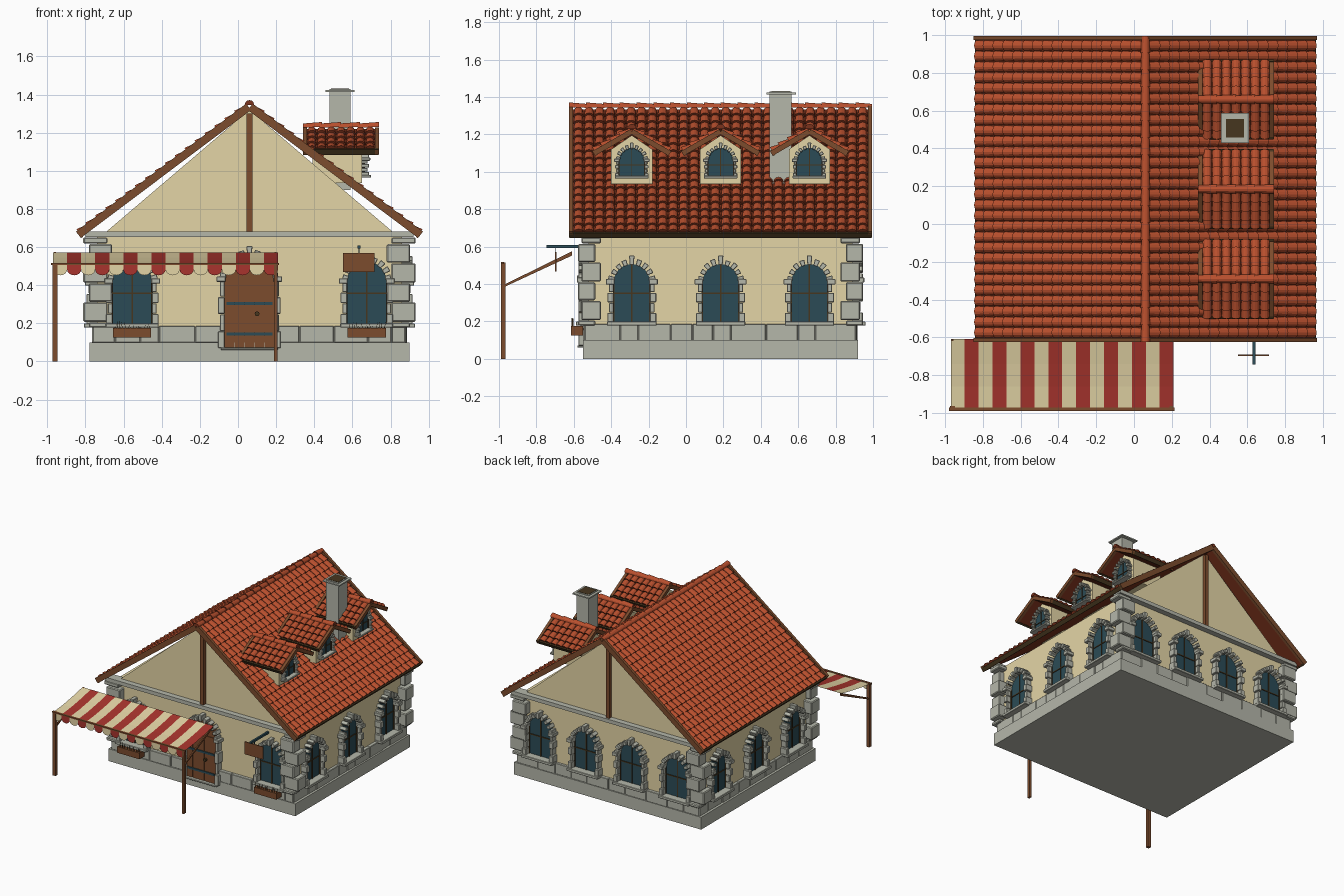
import bpy, bmesh, math, random
from mathutils import Matrix, Vector

if "Cube" in bpy.data.objects:
    bpy.data.objects.remove(bpy.data.objects["Cube"])

random.seed(4)
CX, CY, HX, HY = 0.06, 0.185, 0.80, 0.705      # wall centre and half sizes


def material(name, srgb):
    m = bpy.data.materials.new(name)
    lin = [((c / 255 + 0.055) / 1.055) ** 2.4 for c in srgb]
    m.diffuse_color = (*lin, 1)
    m.use_nodes = True
    m.node_tree.nodes["Principled BSDF"].inputs["Base Color"].default_value = m.diffuse_color
    return m


CREAM = material("cream plaster", (228, 213, 166))
STONE = material("grey stone", (181, 183, 170))
WOOD = material("brown wood", (124, 76, 45))
DARK = material("dark wood", (70, 54, 31))
GLASS = material("teal glass", (43, 75, 86))
TILE = material("terracotta", (186, 80, 46))
TILE_DARK = material("dark terracotta", (122, 50, 28))
RED = material("awning red", (168, 52, 45))


def frame(origin, u, v, n):
    return Matrix.Translation(origin) @ Matrix((u, v, n)).transposed().to_4x4()


def wall(side, pos, z, off=0.0):
    """Frame on a wall: u to the right seen from outside, v up, n outward."""
    n = Vector({"front": (0, -1, 0), "back": (0, 1, 0), "right": (1, 0, 0), "left": (-1, 0, 0)}[side])
    u = Vector((0, 0, 1)).cross(n)
    if side in ("front", "back"):
        o = (pos, CY + n.y * (HY + off), z)
    else:
        o = (CX + n.x * (HX + off), pos, z)
    return frame(o, u, (0, 0, 1), n)


class Part:
    def __init__(self, name, *mats):
        self.name, self.mats, self.bm = name, mats, bmesh.new()

    def face(self, pts, M=Matrix(), mi=0):
        f = self.bm.faces.new([self.bm.verts.new(M @ Vector(p)) for p in pts])
        f.material_index = mi
        return f

    def prism(self, pts, n0, n1, M=Matrix(), mi=0):
        lo = [self.bm.verts.new(M @ Vector((*p, n0))) for p in pts]
        hi = [self.bm.verts.new(M @ Vector((*p, n1))) for p in pts]
        k = len(pts)
        fs = [lo[::-1], hi] + [(lo[i], lo[(i + 1) % k], hi[(i + 1) % k], hi[i]) for i in range(k)]
        for f in fs:
            self.bm.faces.new(f).material_index = mi

    def box(self, x0, x1, y0, y1, z0, z1, M=Matrix(), mi=0):
        self.prism([(x0, y0), (x1, y0), (x1, y1), (x0, y1)], z0, z1, M, mi)

    def tile(self, u, v0, v1, r, h, M, lift=0.010, seg=6):
        """Tapered barrel tile with a dark open end."""
        rings = []
        for v, k, l in ((v0, 1.0, lift), (v1, 0.80, 0.0)):
            rings.append([self.bm.verts.new(M @ Vector((u + r * k * math.cos(a), v, l + h * k * math.sin(a))))
                          for a in (math.pi * i / seg for i in range(seg + 1))])
        a, b = rings
        for i in range(seg):
            self.bm.faces.new((a[i], b[i], b[i + 1], a[i + 1])[::-1])
        self.bm.faces.new(a).material_index = 1

    def done(self, bevel=0):
        if self.name != "awning_cloth":
            bmesh.ops.recalc_face_normals(self.bm, faces=self.bm.faces)
        me = bpy.data.meshes.new(self.name)
        self.bm.to_mesh(me)
        for m in self.mats:
            me.materials.append(m)
        ob = bpy.data.objects.new(self.name, me)
        bpy.context.collection.objects.link(ob)
        if bevel:
            b = ob.modifiers.new("chamfer", "BEVEL")
            b.width, b.segments = bevel, 1


# walls, gable and foundation
p = Part("walls", CREAM)
p.box(CX - HX, CX + HX, CY - HY, CY + HY, 0.08, 0.66)
p.prism([(-0.775, 0.66), (0.775, 0.66), (0, 1.32)], -2 * HY, 0, wall("front", CX, 0))
p.done()
p = Part("foundation", STONE)
p.box(CX - 0.84, CX + 0.84, CY - 0.735, CY + 0.735, 0, 0.10)
p.box(CX - 0.815, CX + 0.815, CY - 0.72, CY + 0.72, 0.09, 0.18)
p.done()

# stone course above the foundation
p = Part("stone_course", STONE)
for side, half, c in (("front", HX, CX), ("back", HX, CX), ("left", HY, CY), ("right", HY, CY)):
    M, u = wall(side, c, 0), -half - 0.02
    while u < half + 0.02:
        w = min(random.uniform(0.09, 0.2), half + 0.02 - u)
        if half + 0.02 - u - w < 0.06:
            w = half + 0.02 - u
        d = random.uniform(0.02, 0.028)
        p.box(u, u + w - 0.003, 0.098, 0.186, -0.02, d, M)
        u += w
p.done(0.003)

# corner quoins
p = Part("quoins", STONE)
for sx in (-1, 1):
    for sy in (-1, 1):
        z = 0.178
        for i, h in enumerate((0.03, 0.105, 0.10, 0.105, 0.10, 0.035)):
            ox, oy = (0.872, 0.745) if i % 2 else (0.842, 0.762)
            xs = sorted((CX + sx * (0.745 if i % 2 else 0.72), CX + sx * ox))
            ys = sorted((CY + sy * (0.64 if i % 2 else 0.67), CY + sy * oy))
            p.box(*xs, *ys, z, z + h - 0.003)
            z += h
p.done(0.006)

# cornice bands and gable posts
p = Part("cornice", STONE)
q = Part("gable_posts", WOOD)
for side in ("front", "back"):
    M = wall(side, CX, 0)
    p.box(-0.86, 0.86, 0.652, 0.682, -0.03, 0.045, M)
    q.box(-0.015, 0.015, 0.682, 1.30, -0.02, 0.03, M)
p.done()
q.done()


def arch(r, h, k=12):
    return [(-r, 0), (r, 0)] + [(r * math.cos(math.pi * i / k), h + r * math.sin(math.pi * i / k)) for i in range(k + 1)]


def surround(st, M, r, h, s, d, n=9):
    """Jamb blocks and radial arch stones."""
    for sg in (-1, 1):
        z = 0
        for i in range(4):
            bh = h / 4
            w = (0.034, 0.024)[i % 2] * s
            a, b = sorted((sg * r, sg * (r + w)))
            st.box(a, b, z, z + bh - 0.003, -0.01, d * (0.8 if i % 2 else 1), M)
            z += bh
        a, b = sorted((sg * (r - 0.004), sg * (r + 0.042 * s)))
        st.box(a, b, h - 0.012 * s, h + 0.016 * s, -0.01, d * 1.15, M)
    for i in range(n):
        a = math.pi * (i + 0.5) / n
        R = M @ Matrix.Translation((0, h, 0)) @ Matrix.Rotation(a - math.pi / 2, 4, "Z")
        w, o = math.pi * r / n * 0.32, (0.045 if i == n // 2 else random.uniform(0.022, 0.032)) * s
        st.prism([(-w, r - 0.006), (w, r - 0.006), (w * 1.35, r + o), (-w * 1.35, r + o)], -0.01, d, R)


def window(gl, fr, st, M, r, h, s=1.0, d=0.055):
    gl.prism(arch(r, h), -0.01, 0.008, M)
    b = 0.004 * s
    fr.box(-b, b, 0, h + r, 0, 0.014, M)
    for v in (h * 0.72,):
        fr.box(-r, r, v - b, v + b, 0, 0.013, M)
    for sg in (-1, 1):
        fr.box(sg * r - b, sg * r + b, 0, h, 0, 0.016, M)
    st.box(-r - 0.035 * s, r + 0.035 * s, -0.018 * s, 0.004, -0.01, d * 1.25, M)
    surround(st, M, r, h, s, d)


# windows on all four sides and on the dormers
gl, fr, st = Part("window_glass", GLASS), Part("window_bars", DARK), Part("window_stones", STONE)
BACK_X, SIDE_Y = (-0.555, -0.145, 0.265, 0.675), (-0.29, 0.185, 0.66)
for x in BACK_X:
    window(gl, fr, st, wall("back", x, 0.195), 0.104, 0.225)
for x in (BACK_X[0], BACK_X[3]):
    window(gl, fr, st, wall("front", x, 0.195), 0.104, 0.225)
for y in SIDE_Y:
    for side in ("left", "right"):
        window(gl, fr, st, wall(side, y, 0.195), 0.097, 0.215)
    window(gl, fr, st, wall("right", y, 0.975, 0.65 - CX - HX), 0.068, 0.085, 0.62, 0.038)

# door
D = wall("front", CX, 0.07)
p = Part("door", WOOD)
for i in range(5):
    p.box(-0.13 + i * 0.052, -0.08 + i * 0.052, 0, 0.37, 0, 0.035, D)
p.prism(arch(0.13, 0.36), -0.01, 0.03, D)
p.done()
p = Part("door_iron", GLASS, DARK)
for v in (0.075, 0.235):
    p.box(-0.12, 0.12, v - 0.008, v + 0.008, 0.03, 0.042, D)
p.prism([(0.04 + 0.013 * math.cos(i * math.pi / 4), 0.18 + 0.013 * math.sin(i * math.pi / 4)) for i in range(8)], 0.03, 0.055, D, 1)
p.done()
surround(st, D, 0.13, 0.36, 1, 0.055, 11)
st.box(-0.15, 0.15, -0.01, 0.002, -0.01, 0.06, D)
gl.done()
fr.done()
st.done(0.003)


def roof(name, M, half, rise, length, cols, rows, r_h, barge):
    """Gable roof, ridge along local y with the slab apex at the origin."""
    slab, tl = Part(name + "_slab", TILE_DARK), Part(name + "_tiles", TILE, TILE_DARK)
    bg, ev = Part(name + "_barge_boards", WOOD), Part(name + "_eave_boards", DARK)
    L, hl = math.hypot(half, rise), length / 2
    for s in (-1, 1):
        v, n = Vector((-s * half, 0, rise)) / L, Vector((s * rise, 0, half)) / L
        S = M @ frame((s * half, 0, -rise), v.cross(n), v, n)
        slab.box(-hl + 0.01, hl - 0.01, 0, L, -0.012, 0.004, S)
        pitch, step = (length - 0.044) / cols, L / rows
        for c in range(cols):
            for r in range(rows):
                tl.tile(-hl + 0.022 + (c + 0.5) * pitch, max(r * step - 0.008, 0), min((r + 1) * step + 0.006, L), pitch * 0.5, r_h, S)
        for e in (-1, 1):
            a, b = sorted((e * hl, e * (hl - 0.022)))
            bg.box(a, b, -0.01, L, -0.014, barge, S)
        ev.box(-hl + 0.002, hl - 0.002, -0.01, 0.004, -0.016, 0.016, S)
    k = max(4, round(length / 0.09))
    for i in range(k):
        y = -hl + i * length / k
        tl.tile(0, y, min(y + length / k + 0.01, hl), 0.025, 0.026, M @ Matrix.Translation((0, 0, 0.012)), 0.003)
    for q in (slab, tl, bg, ev):
        q.done()


# main roof
roof("main_roof", Matrix.Translation((CX, CY, 1.33)), 0.885, 0.665, 1.62, 28, 17, 0.026, 0.028)

# dormers
p = Part("dormer_walls", CREAM)
for i, y in enumerate(SIDE_Y):
    M = wall("right", y, 0, 0.65 - CX - HX)
    p.prism([(-0.11, 0.935), (0.11, 0.935), (0.11, 1.12), (0, 1.195), (-0.11, 1.12)], -0.26, 0, M)
    roof(f"dormer_roof_{i + 1}", Matrix.Translation((0.54, y, 1.215)) @ Matrix.Rotation(math.pi / 2, 4, "Z"),
         0.195, 0.112, 0.40, 7, 4, 0.024, 0.014)
p.done()

# chimney
p = Part("chimney", STONE, DARK)
p.box(0.48, 0.59, 0.447, 0.563, 0.90, 1.43)
p.box(0.46, 0.61, 0.43, 0.588, 1.414, 1.424)
p.box(0.487, 0.583, 0.457, 0.555, 1.42, 1.432, mi=1)
p.done()

# awning cloth, striped with a scalloped valance
p = Part("awning_cloth", CREAM, RED)
X0, W = -0.97, 1.18 / 16
prof = [(-0.61, 0.572), (-0.74, 0.545), (-0.86, 0.525), (-0.985, 0.512)]
for i in range(16):
    a, b = X0 + i * W, X0 + (i + 1) * W
    for (y0, z0), (y1, z1) in zip(prof, prof[1:]):
        p.face([(a, y1, z1), (b, y1, z1), (b, y0, z0), (a, y0, z0)], mi=i % 2)
    m = (a + b) / 2
    curve = [(m - W / 2 * math.cos(math.pi * t / 8), -0.987, 0.482 - 0.03 * math.sin(math.pi * t / 8)) for t in range(9)]
    p.face([(b, -0.987, 0.513), (a, -0.987, 0.513)] + curve, mi=i % 2)
p.done()

# awning frame: posts, front bar and braces
p = Part("awning_frame", WOOD)
for x, w in ((-0.96, 0.013), (0.197, 0.009)):
    p.box(x - w, x + w, -0.99, -0.964, 0, 0.515)
    p.prism([(-0.97, 0.385), (-0.97, 0.398), (-0.61, 0.575), (-0.61, 0.552)], -0.005, 0.005,
            frame((x, 0, 0), (0, 1, 0), (0, 0, 1), (1, 0, 0)))
p.box(-0.98, 0.215, -0.99, -0.972, 0.507, 0.517)
p.done()

# hanging sign
p = Part("sign_board", WOOD)
p.box(0.55, 0.715, -0.70, -0.692, 0.468, 0.57)
p.done()
p = Part("sign_bracket", GLASS)
p.box(0.627, 0.643, -0.745, -0.51, 0.592, 0.608)
p.box(0.633, 0.637, -0.698, -0.694, 0.56, 0.60)
p.done()

# planters with sprigs
p, q = Part("planters", WOOD), Part("planter_sprigs", DARK)
for x in (BACK_X[0], BACK_X[3]):
    p.box(x - 0.1, x + 0.1, -0.615, -0.55, 0.125, 0.175)
    for i in range(14):
        u = x - 0.092 + i * 0.0141
        t = u + random.uniform(-0.012, 0.012)
        q.prism([(u - 0.002, 0.168), (u + 0.002, 0.168), (t, random.uniform(0.19, 0.22))], 0, 0.003,
                frame((0, random.uniform(-0.61, -0.60), 0), (1, 0, 0), (0, 0, 1), (0, -1, 0)))
p.done()
q.done()
